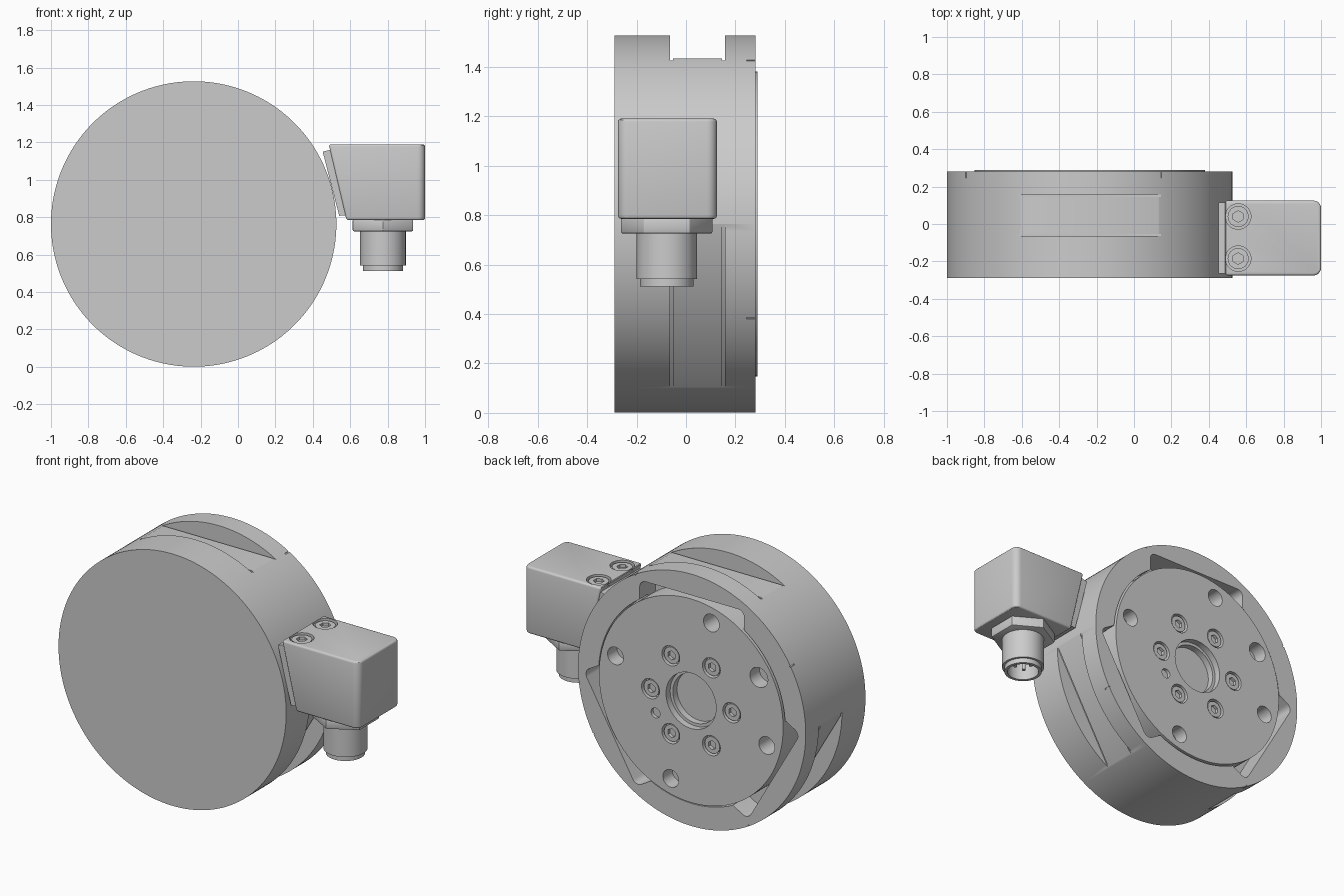
import bpy, bmesh, math
from mathutils import Matrix, Vector

if "Cube" in bpy.data.objects:
    bpy.data.objects.remove(bpy.data.objects["Cube"])

CX, CZ, R = -0.237, 0.764, 0.763      # disc centre and radius
rad = math.radians


def make(name, bm):
    bmesh.ops.recalc_face_normals(bm, faces=bm.faces)
    me = bpy.data.meshes.new(name)
    bm.to_mesh(me)
    bm.free()
    ob = bpy.data.objects.new(name, me)
    bpy.context.collection.objects.link(ob)
    return ob


def cyl(name, axis, c, a, b, r, r2=None, n=48, turn=0):
    """Cylinder along Y (c = x, z) or Z (c = x, y), from a to b."""
    bm = bmesh.new()
    mid = (a + b) / 2
    if axis == 'Y':
        m = Matrix.Translation((c[0], mid, c[1])) @ Matrix.Rotation(rad(-90), 4, 'X')
    else:
        m = Matrix.Translation((c[0], c[1], mid))
    bmesh.ops.create_cone(bm, cap_ends=True, segments=n, radius1=r, radius2=r if r2 is None else r2,
                          depth=b - a, matrix=m @ Matrix.Rotation(rad(turn), 4, 'Z'))
    return make(name, bm)


def radial_box(name, ang, d0, d1, half, y0, y1, rounding=0):
    """Box set at an angle round the disc, between two distances from its centre."""
    bm = bmesh.new()
    m = (Matrix.Translation((CX, (y0 + y1) / 2, CZ)) @ Matrix.Rotation(-rad(ang), 4, 'Y')
         @ Matrix.Translation(((d0 + d1) / 2, 0, 0)) @ Matrix.Diagonal((d1 - d0, y1 - y0, 2 * half, 1)))
    bmesh.ops.create_cube(bm, size=1, matrix=m)
    if rounding:
        es = [e for e in bm.edges if abs(e.verts[0].co.y - e.verts[1].co.y) > 0.01]
        bmesh.ops.bevel(bm, geom=es, offset=rounding, segments=5, profile=0.5, affect='EDGES')
    return make(name, bm)


def profile_y(name, pts, y0, y1):
    """Extrude an x-z outline along y."""
    bm = bmesh.new()
    f = bm.faces.new([bm.verts.new((x, y0, z)) for x, z in pts])
    g = bmesh.ops.extrude_face_region(bm, geom=[f])['geom']
    bmesh.ops.translate(bm, vec=(0, y1 - y0, 0), verts=[v for v in g if isinstance(v, bmesh.types.BMVert)])
    return make(name, bm)


def apply(ob, mod):
    bpy.context.view_layer.objects.active = ob
    bpy.ops.object.modifier_apply(modifier=mod.name)


def cut(ob, *cutters):
    for c in cutters:
        m = ob.modifiers.new('cut', 'BOOLEAN')
        m.operation, m.solver, m.object = 'DIFFERENCE', 'EXACT', c
        apply(ob, m)
        bpy.data.objects.remove(c)
    return ob


def polar(ang, r):
    return CX + r * math.cos(rad(ang)), CZ + r * math.sin(rad(ang))


def socket_screw(name, axis, c, a, b, r):
    return cut(cyl(name, axis, c, a, b, r, n=32),
               cyl('hex', axis, c, b - 0.02, b + 0.02, r * 0.55, n=6))


# Disc body with flat rim slots, inner pockets and index ticks
body = cyl('disc_body', 'Y', (CX, CZ), -0.29, 0.282, R, n=160)
cut(body, cyl('recess', 'Y', (CX, CZ), 0.2, 0.4, 0.626, n=128))
for ang in (90, 210, 330):
    cut(body, radial_box('slot', ang, 0.669, 0.9, 0.42, -0.063, 0.155))
    for y in (-0.065, 0.145):
        cut(body, radial_box('undercut', ang, 0.661, 0.9, 0.42, y, y + 0.012))
    cut(body, radial_box('pocket', ang, 0.45, 0.635, 0.35, 0.13, 0.4, 0.04))
for ang in (60, 150, 240, 330):
    cut(body, radial_box('tick', ang, R - 0.006, R + 0.05, 0.004, 0.245, 0.3))

# Mounting plate with centre bore and bolt holes
plate = cyl('mounting_plate', 'Y', (CX, CZ), 0.12, 0.29, 0.617, n=128)
cut(plate, cyl('step', 'Y', (CX, CZ), 0.25, 0.4, 0.168, n=64),
    cyl('bore', 'Y', (CX, CZ), 0.21, 0.4, 0.15, n=64))
for ang, r in ((15, .053), (105, .053), (150, .06), (195, .053), (285, .053)):
    cut(plate, cyl('hole', 'Y', polar(ang, 0.525), 0.16, 0.4, r, n=32))
cut(plate, cyl('pin_hole', 'Y', polar(-30, 0.275), 0.27, 0.4, 0.03, n=24))
for i in range(6):
    c = polar(60 * i, 0.272)
    cut(plate, cyl('counterbore', 'Y', c, 0.25, 0.4, 0.06, n=32))
    socket_screw('plate_screw', 'Y', c, 0.24, 0.282, 0.05)

# Connector housing: slanted inner side, rounded outer side
Y0, Y1 = -0.275, 0.125
house = profile_y('connector_housing', [(.485, 1.19), (1, 1.19), (1, .785), (.58, .785)], Y0, Y1)
bm = bmesh.new()
bm.from_mesh(house.data)
outer = [e for e in bm.edges if all(v.co.x > 0.99 for v in e.verts)
         and abs(e.verts[0].co.z - e.verts[1].co.z) > 0.1]
bmesh.ops.bevel(bm, geom=outer, offset=0.04, segments=6, profile=0.5, affect='EDGES')
bm.to_mesh(house.data)
bm.free()
m = house.modifiers.new('round', 'BEVEL')
m.width, m.segments, m.limit_method, m.angle_limit = 0.012, 3, 'ANGLE', rad(40)
apply(house, m)
for y in (0.04, -0.185):
    cut(house, cyl('counterbore', 'Z', (.557, y), 1.165, 1.3, 0.068, n=40))
    socket_screw('housing_screw', 'Z', (.557, y), 1.15, 1.183, 0.056)

# Adapter pad between housing and disc
profile_y('adapter_pad', [(.453, 1.15), (.5, 1.163), (.59, .812), (.541, .808)], Y0 + .01, Y1 - .01)

# Hex nut, threaded barrel and socket pins under the housing
P = (0.775, -0.078)
nut = cyl('hex_nut', 'Z', P, 0.725, 0.79, 0.187, n=6, turn=0)
m = nut.modifiers.new('chamfer', 'BEVEL')
m.width, m.segments = 0.008, 2
apply(nut, m)
barrel = cyl('connector_barrel', 'Z', P, 0.542, 0.735, 0.122, n=64)
tip = cyl('barrel_tip', 'Z', P, 0.512, 0.56, 0.108, n=64)
cut(barrel, cyl('socket', 'Z', P, 0.4, 0.65, 0.09, n=48))
cut(tip, cyl('socket', 'Z', P, 0.4, 0.65, 0.09, n=48))
for i in range(4):
    a = rad(45 + 90 * i)
    cyl('contact_pin', 'Z', (P[0] + .045 * math.cos(a), P[1] + .045 * math.sin(a)), 0.55, 0.67, 0.011, n=16)

# Smooth curved faces, keep edges sharp
for ob in bpy.data.objects:
    ob.select_set(True)
bpy.context.view_layer.objects.active = body
bpy.ops.object.shade_smooth_by_angle(angle=rad(30))
